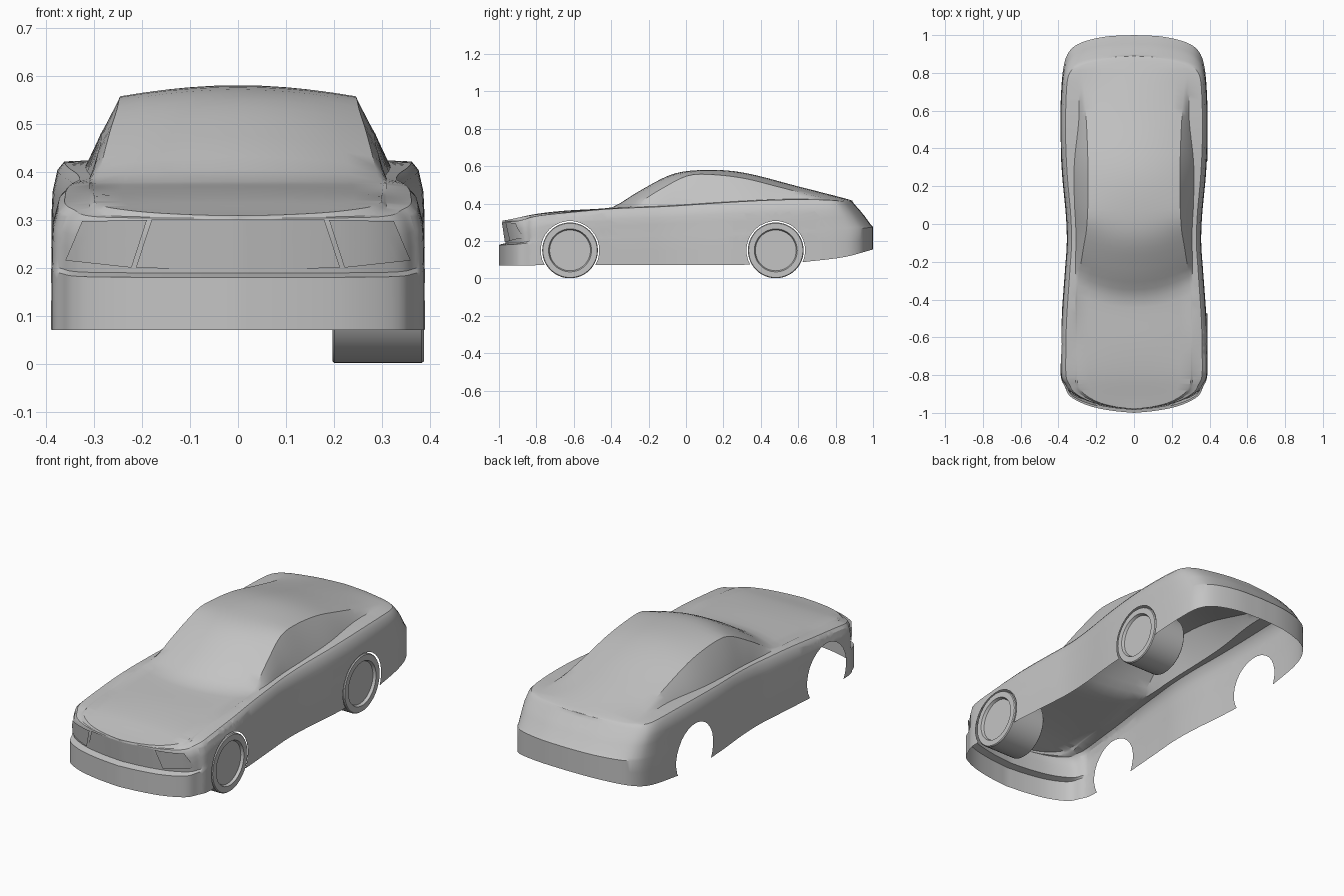
import bpy, bmesh, math
from mathutils import Vector

if "Cube" in bpy.data.objects:
    bpy.data.objects.remove(bpy.data.objects["Cube"])

grey = bpy.data.materials.new("plain_grey")
grey.use_nodes = True
COLOUR = (0.55, 0.55, 0.55, 1)
grey.diffuse_color = COLOUR
grey.node_tree.nodes["Principled BSDF"].inputs["Base Color"].default_value = COLOUR


def curve(points, x):
    """Smooth interpolation through (x, value) points."""
    x = min(max(x, points[0][0]), points[-1][0])
    last = len(points) - 1
    i = next(k for k in range(last) if x <= points[k + 1][0])

    def slope(k):
        a, b = points[max(k - 1, 0)], points[min(k + 1, last)]
        return (b[1] - a[1]) / (b[0] - a[0])

    (x0, y0), (x1, y1) = points[i], points[i + 1]
    h = x1 - x0
    t = (x - x0) / h
    s = 1 - t
    return (y0 * s * s * (1 + 2 * t) + y1 * t * t * (1 + 2 * s)
            + h * s * t * (s * slope(i) - t * slope(i + 1)))


def lerp(a, b, t):
    return a + (b - a) * t


def smoothstep(a, b, x):
    t = min(max((x - a) / (b - a), 0), 1)
    return t * t * (3 - 2 * t)


def finish(name, bm, centre, mirror=False, angle=30):
    """Turn a bmesh into a smooth-shaded object with outward faces."""
    bmesh.ops.remove_doubles(bm, verts=bm.verts[:], dist=0.0005)
    bmesh.ops.recalc_face_normals(bm, faces=bm.faces[:])
    outward = sum(f.normal.dot(f.calc_center_median() - Vector(centre)) * f.calc_area()
                  for f in bm.faces)
    if outward < 0:
        bmesh.ops.reverse_faces(bm, faces=bm.faces[:])
    mesh = bpy.data.meshes.new(name)
    bm.to_mesh(mesh)
    bm.free()
    mesh.materials.append(grey)
    obj = bpy.data.objects.new(name, mesh)
    bpy.context.collection.objects.link(obj)
    bpy.ops.object.select_all(action='DESELECT')
    obj.select_set(True)
    bpy.context.view_layer.objects.active = obj
    bpy.ops.object.shade_smooth_by_angle(angle=math.radians(angle))
    if mirror:
        mod = obj.modifiers.new("both_sides", 'MIRROR')
        mod.merge_threshold = 0.0005
    return obj


def grid(bm, rows):
    """Join rows of points with quads."""
    verts = [[bm.verts.new(p) for p in row] for row in rows]
    for a, b in zip(verts, verts[1:]):
        for i in range(len(a) - 1):
            bm.faces.new((a[i], a[i + 1], b[i + 1], b[i]))


# Half plan outline, nose to tail
OUTLINE = [(0, -1), (.12, -.988), (.24, -.962), (.335, -.915), (.367, -.86), (.388, -.8),
           (.388, -.65), (.384, -.5), (.366, -.25), (.356, -.1), (.361, .05), (.38, .25),
           (.39, .45), (.388, .65), (.375, .82), (.345, .91), (.28, .96), (.15, .992), (0, 1)]
OUT_X = [(i, p[0]) for i, p in enumerate(OUTLINE)]
OUT_Y = [(i, p[1]) for i, p in enumerate(OUTLINE)]

# Long profiles: height or half width against y
SILL = [(-1, .07), (.5, .075), (.65, .09), (.85, .115), (1, .155)]
BELT = [(-1, .303), (-.92, .307), (-.8, .333), (-.65, .35), (-.4, .372), (-.1, .385),
        (.2, .405), (.5, .42), (.75, .42), (1, .41)]
CENTRE = [(-1, .305), (-.93, .318), (-.8, .345), (-.65, .362), (-.42, .376), (-.38, .386),
          (-.25, .467), (-.07, .558), (.1, .58), (.3, .567), (.6, .492), (.86, .425), (.9, .412)]
GLASS_X = [(-.4, .31), (0, .312), (.3, .317), (.6, .29), (.85, .31)]
ROOF_X = [(-.3, .3), (-.1, .267), (0, .25), (.2, .243), (.5, .25), (.85, .275)]
ROOF_Z = [(-1, .304), (-.8, .342), (-.6, .358), (-.33, .376), (-.28, .388), (-.15, .468),
          (0, .546), (.1, .557), (.3, .537), (.5, .488), (.7, .438), (.82, .42), (.9, .412)]

# Side wall levels: height share, side inset, nose inset, tail inset
LEVELS = [(0, 0, 0, 0), (.25, 0, 0, 0), (.47, 0, 0, 0), (.51, .001, .035, .01),
          (.7, .002, .029, .045), (.82, .004, .025, .07), (.95, .014, .02, .1),
          (1, .028, .02, .11)]


def nose_share(y):
    return smoothstep(-.8, -.93, y)


# Body shell: side wall plus hood, cabin and tail in one skin
STEPS = 5
rows = []
for s in range((len(OUTLINE) - 1) * STEPS + 1):
    x, y = curve(OUT_X, s / STEPS), curve(OUT_Y, s / STEPS)
    x = max(x, 0)
    low, high = curve(SILL, y), curve(BELT, y)
    row = []
    for share, side, nose, tail in LEVELS:
        row.append((x * (1 - side / .39),
                    y + nose * nose_share(y) - tail * smoothstep(.7, 1, y),
                    lerp(low, high, share)))
    xe, ye, ze = row[-1]
    bow = .1 * math.exp(-((ye + .29) / .2) ** 2 / 2)

    def row_y(px):
        return ye - bow * (1 - (px / xe) ** 2) if xe > 0 else ye

    # Foot of the side glass
    xg = min(curve(GLASS_X, ye), .93 * xe)
    row.append((xg, row_y(xg), ze + .003 * min(xe / .3, 1)))
    # Roof edge, then across the crown to the middle
    xr = min(curve(ROOF_X, ye), .86 * xe)
    zr = curve(ROOF_Z, row_y(xr))
    zc = curve(CENTRE, row_y(0))
    xg, yg, zg = row[-1]
    row.append((lerp(xg, xr, .5) + .006 * min(max(zr - zg, 0) / .1, 1),
                row_y(lerp(xg, xr, .5)), lerp(zg, zr, .5)))
    for k in (1, .8, .6, .4, .2, 0):
        row.append((xr * k, row_y(xr * k), lerp(zc, zr, k * k)))
    rows.append(row)

body = bmesh.new()
grid(body, rows)
bmesh.ops.remove_doubles(body, verts=body.verts[:], dist=0.0005)

# Round wheel openings, cut edge by edge from the side wall
WHEEL_Y = {"front": -.62, "rear": .48}
WHEEL_Z, ARCH_RADIUS, SIDES = .15, .156, 28
normals = [Vector((0, math.cos(a), math.sin(a)))
           for a in (math.tau * i / SIDES for i in range(SIDES))]
for y in WHEEL_Y.values():
    hub = Vector((0, y, WHEEL_Z))

    def wall_faces():
        found = []
        for f in body.faces:
            c = f.calc_center_median()
            if c.x > .3 and c.z < .36 and abs(c.y - y) < .22:
                found.append(f)
        return found

    for n in normals:
        faces = wall_faces()
        geom = list({v for f in faces for v in f.verts}) + \
            list({e for f in faces for e in f.edges}) + faces
        bmesh.ops.bisect_plane(body, geom=geom, dist=1e-5,
                               plane_co=hub + n * ARCH_RADIUS, plane_no=n)
    inside = [f for f in wall_faces()
              if all((f.calc_center_median() - hub).dot(n) < ARCH_RADIUS for n in normals)]
    bmesh.ops.delete(body, geom=inside, context='FACES')
finish("body_shell", body, (0, 0, .2), mirror=True)


# Grille and headlamp covers, wrapped onto the recessed nose
def nose_panel(name, corners, lift):
    a, b, c, d = [Vector(p) for p in corners]
    n = 10
    panel = []
    for j in range(n + 1):
        line = []
        for i in range(n + 1):
            x, z = a.lerp(b, i / n).lerp(d.lerp(c, i / n), j / n)
            y = curve(OUTLINE[:6], x)
            recess = lerp(.035, .02, (z - .19) / .1) * nose_share(y)
            line.append((x, y + recess - lift, z))
        panel.append(line)
    bm = bmesh.new()
    grid(bm, panel)
    finish(name, bm, (0, 0, .2), mirror=True)


nose_panel("grille", [(0, .194), (.213, .2), (.18, .3), (0, .3)], .003)
nose_panel("headlamps", [(.222, .2), (.36, .215), (.325, .297), (.19, .299)], .008)

# Wheels, present on the left side only: (radius, x) profile spun round the axle
PROFILE = [(0, .197), (.145, .197), (.149, .201), (.149, .383), (.145, .388),
           (.115, .388), (.109, .374), (0, .374)]
for end, y in WHEEL_Y.items():
    bm = bmesh.new()
    verts = [bm.verts.new((x, y, WHEEL_Z + r)) for r, x in PROFILE]
    edges = [bm.edges.new(pair) for pair in zip(verts, verts[1:])]
    bmesh.ops.spin(bm, geom=verts + edges, cent=(0, y, WHEEL_Z), axis=(1, 0, 0),
                   angle=math.tau, steps=48, use_duplicate=False)
    finish(end + "_left_wheel", bm, (.29, y, WHEEL_Z))
